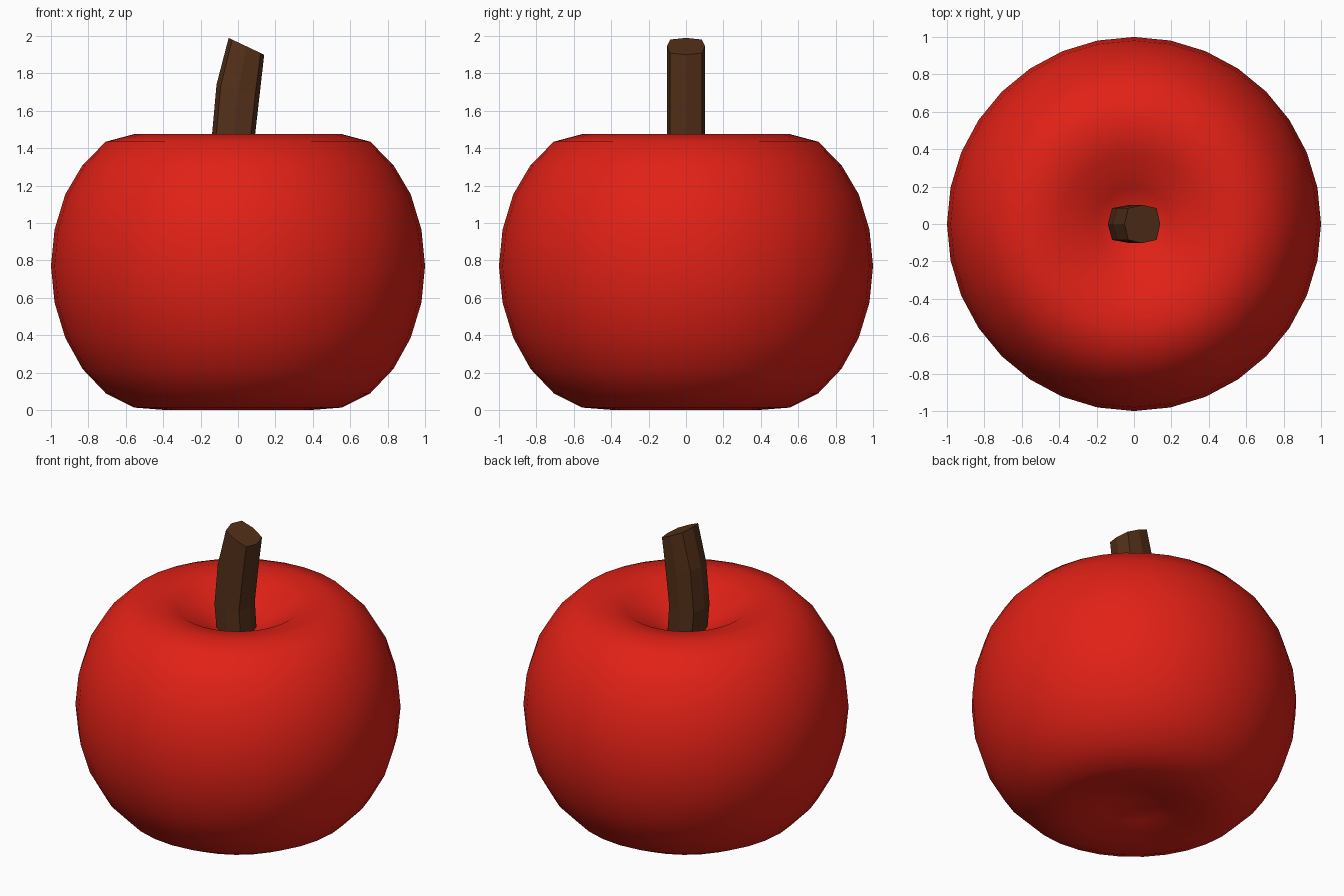
import bpy, bmesh, math

if "Cube" in bpy.data.objects:
    bpy.data.objects.remove(bpy.data.objects["Cube"])


def make_object(name, bm, color, smooth):
    bmesh.ops.recalc_face_normals(bm, faces=bm.faces)
    for f in bm.faces:
        f.smooth = smooth
    me = bpy.data.meshes.new(name)
    bm.to_mesh(me)
    bm.free()
    mat = bpy.data.materials.new(name + "_colour")
    mat.diffuse_color = color
    mat.use_nodes = True
    mat.node_tree.nodes["Principled BSDF"].inputs["Base Color"].default_value = mat.diffuse_color
    me.materials.append(mat)
    ob = bpy.data.objects.new(name, me)
    bpy.context.collection.objects.link(ob)
    return ob


# Fruit body: unit sphere with both poles pushed inward into dimples
top_dent = [0.53, 0.42, 0.246, 0.126, 0.042, 0.016]
bottom_dent = [0.33, 0.26, 0.154, 0.075, 0.027, 0.006]
bm = bmesh.new()
bmesh.ops.create_uvsphere(bm, u_segments=32, v_segments=16, radius=1)
for v in bm.verts:
    ring = round(math.acos(max(-1, min(1, v.co.z))) / (math.pi / 16))
    if ring < 6:
        v.co.z -= top_dent[ring]
    elif ring > 10:
        v.co.z += bottom_dent[16 - ring]
    v.co.z += 0.77
make_object("fruit_body", bm, (0.75, 0.015, 0.008, 1), True)

# Stem: bent eight-sided stick; rings are (centre x, centre z, half width, tilt)
rings = [(0.0, 1.15, 0.11, 0.0), (-0.025, 1.46, 0.115, 0.0),
         (0.0, 1.71, 0.115, -0.03), (0.045, 1.945, 0.095, -0.045)]
section = [(1, 0), (0.8, 0.085), (0, 0.102), (-0.8, 0.085),
           (-1, 0), (-0.8, -0.085), (0, -0.102), (0.8, -0.085)]
bm = bmesh.new()
loops = [[bm.verts.new((cx + u * hw, y, cz + u * tilt)) for u, y in section]
         for cx, cz, hw, tilt in rings]
for a, b in zip(loops, loops[1:]):
    for i in range(8):
        j = (i + 1) % 8
        bm.faces.new((a[i], a[j], b[j], b[i]))
bm.faces.new(loops[0])
bm.faces.new(loops[-1])
make_object("stem", bm, (0.09, 0.03, 0.01, 1), False)
